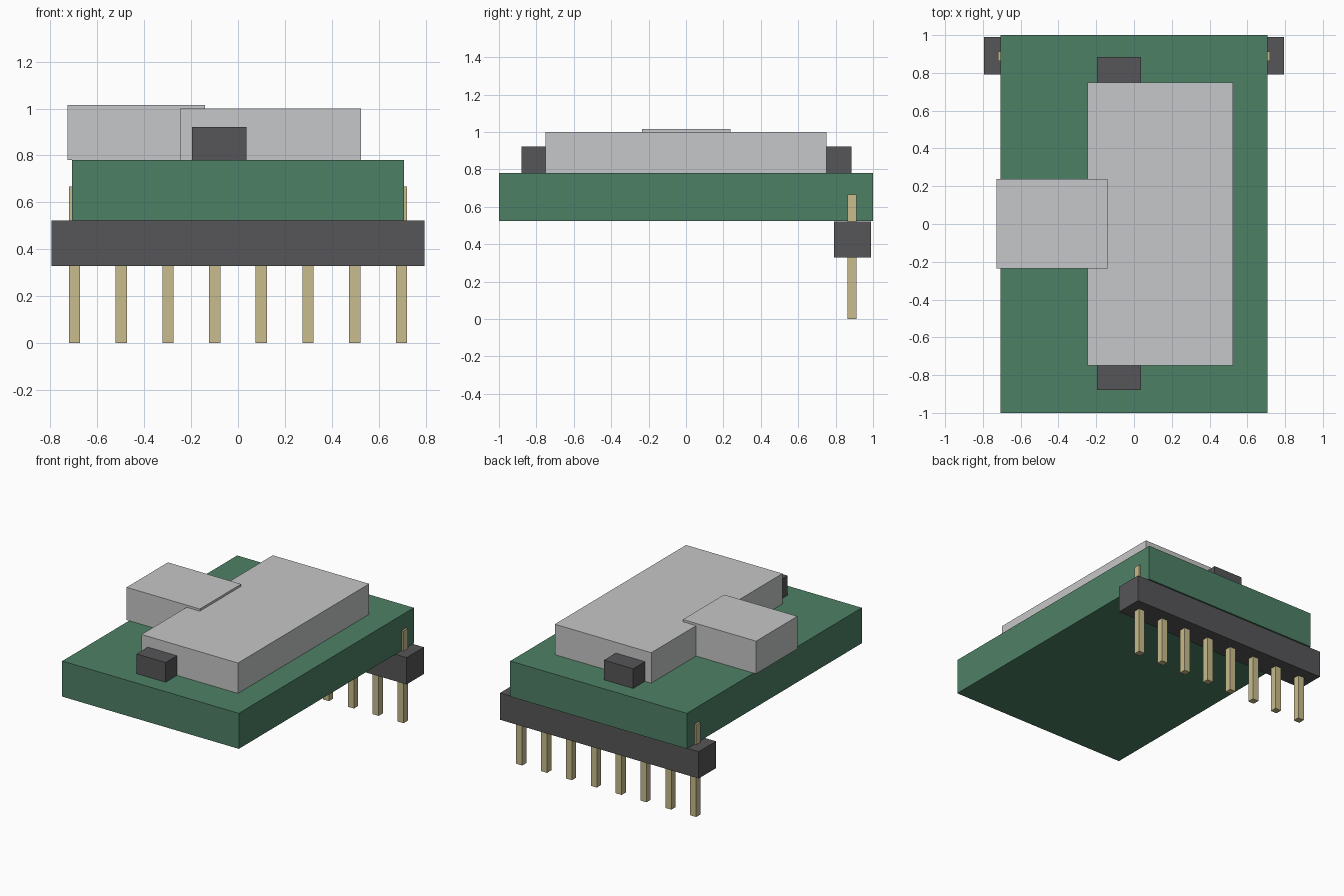
import bpy

cube = bpy.data.objects.get("Cube")
if cube:
    bpy.data.objects.remove(cube, do_unlink=True)


def material(name, rgb):
    mat = bpy.data.materials.new(name)
    mat.use_nodes = True
    colour = (*rgb, 1)
    mat.diffuse_color = colour
    for node in mat.node_tree.nodes:
        if node.type == "BSDF_PRINCIPLED":
            node.inputs["Base Color"].default_value = colour
    return mat


def box(name, x, y, z, mat):
    """Flat-sided box spanning the given (low, high) ranges."""
    spans = (x, y, z)
    bpy.ops.mesh.primitive_cube_add(size=1, location=[(a + b) / 2 for a, b in spans])
    obj = bpy.context.object
    obj.name = name
    obj.scale = [b - a for a, b in spans]
    bpy.ops.object.transform_apply(location=False, rotation=False, scale=True)
    obj.data.materials.append(mat)
    return obj


green = material("board green", (0.076, 0.216, 0.133))
grey = material("metal grey", (0.565, 0.57, 0.58))
dark = material("dark plastic", (0.093, 0.093, 0.098))
gold = material("pin gold", (0.578, 0.503, 0.262))

# Circuit board
BOARD_TOP = 0.78
box("circuit_board", (-0.707, 0.707), (-1, 1), (0.523, BOARD_TOP), green)

# Metal can and side connector on top of the board
box("metal_can", (-0.247, 0.525), (-0.75, 0.75), (BOARD_TOP, 1.0), grey)
box("side_connector", (-0.727, -0.141), (-0.235, 0.237), (BOARD_TOP, 1.016), grey)

# Small dark blocks at both ends of the can
for name, y in (("front_block", (-0.88, -0.75)), ("back_block", (0.75, 0.885))):
    box(name, (-0.197, 0.037), y, (BOARD_TOP, 0.922), dark)

# Pin header under the back edge
box("header_strip", (-0.795, 0.795), (0.792, 0.99), (0.328, 0.522), dark)

# Row of square pins through the header
PIN_COUNT, PITCH, HALF, PIN_Y = 8, 0.199, 0.024, 0.888
for i in range(PIN_COUNT):
    x = (i - (PIN_COUNT - 1) / 2) * PITCH
    box(f"pin_{i + 1}", (x - HALF, x + HALF), (PIN_Y - HALF, PIN_Y + HALF),
        (0, 0.667), gold)
